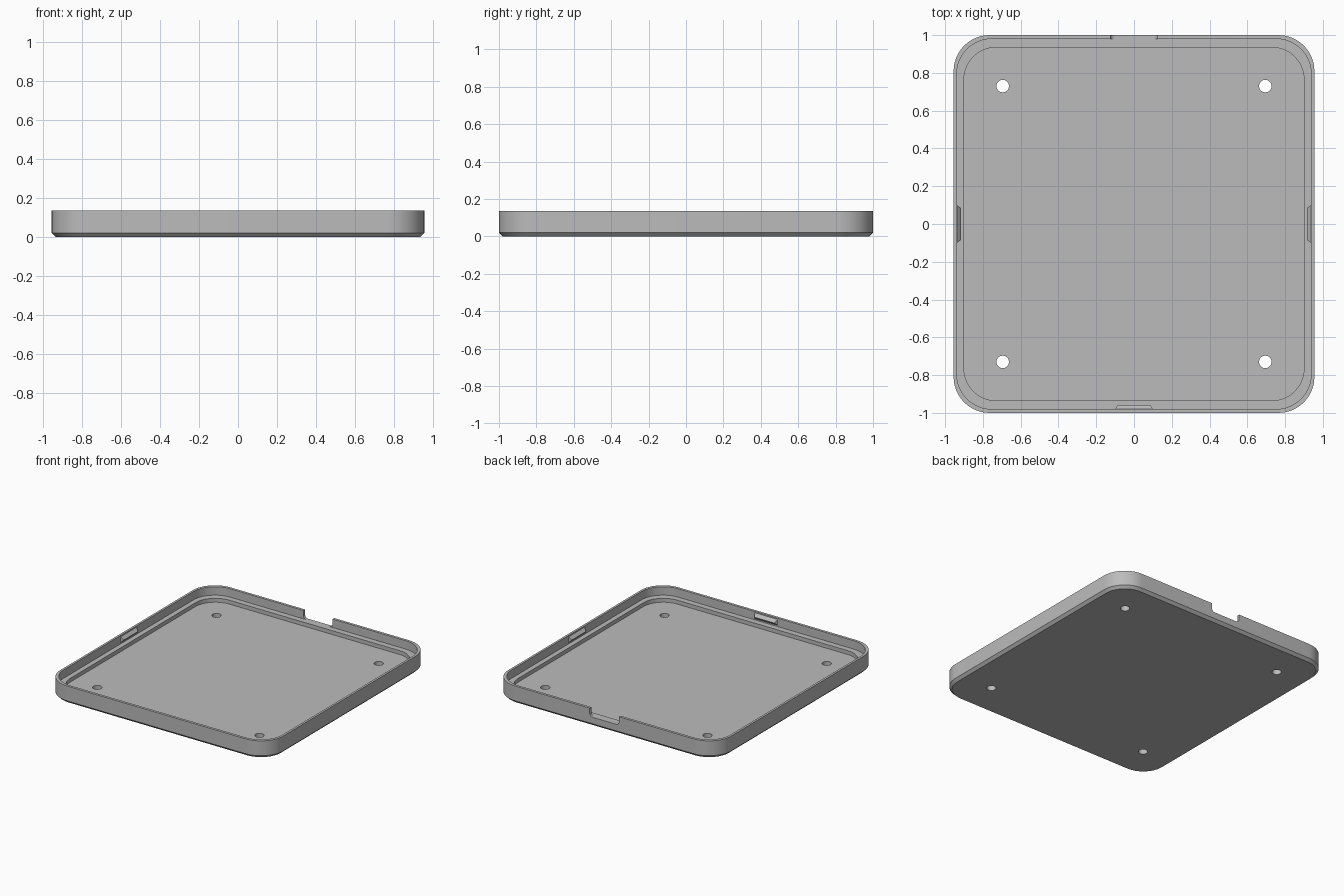
import bpy, bmesh, math

cube = bpy.data.objects.get("Cube")
if cube:
    bpy.data.objects.remove(cube, do_unlink=True)

grey = bpy.data.materials.new("plain grey")
grey.use_nodes = True
grey.diffuse_color = (0.5, 0.5, 0.5, 1)
grey.node_tree.nodes["Principled BSDF"].inputs["Base Color"].default_value = (0.5, 0.5, 0.5, 1)

HEIGHT, LEDGE, FLOOR = 0.135, 0.07, 0.04


def make_object(name, bm):
    bmesh.ops.recalc_face_normals(bm, faces=bm.faces)
    mesh = bpy.data.meshes.new(name)
    bm.to_mesh(mesh)
    bm.free()
    mesh.materials.append(grey)
    obj = bpy.data.objects.new(name, mesh)
    bpy.context.collection.objects.link(obj)
    return obj


def rounded_rectangle(bm, half_x, half_y, radius, z, steps=12):
    verts = []
    for corner, (sx, sy) in enumerate([(1, 1), (-1, 1), (-1, -1), (1, -1)]):
        for i in range(steps + 1):
            a = math.pi / 2 * (corner + i / steps)
            verts.append(bm.verts.new((sx * (half_x - radius) + radius * math.cos(a),
                                       sy * (half_y - radius) + radius * math.sin(a), z)))
    return verts


def bridge(bm, lower, upper):
    for i in range(len(lower)):
        j = (i + 1) % len(lower)
        bm.faces.new((lower[i], lower[j], upper[j], upper[i]))


# Tray shell: chamfered base, outer wall, thin lip, ledge and sunken floor
bm = bmesh.new()
rings = [rounded_rectangle(bm, *ring) for ring in [
    (0.935, 0.98, 0.17, 0),
    (0.955, 1.0, 0.19, 0.02),
    (0.955, 1.0, 0.19, HEIGHT),
    (0.938, 0.98, 0.185, HEIGHT),
    (0.938, 0.98, 0.185, LEDGE),
    (0.9, 0.935, 0.17, LEDGE),
    (0.9, 0.935, 0.17, FLOOR)]]
for lower, upper in zip(rings, rings[1:]):
    bridge(bm, lower, upper)
bm.faces.new(rings[0])
bm.faces.new(rings[-1])
tray = make_object("tray", bm)

# Cutter for the four screw holes
bm = bmesh.new()
for x in (-0.695, 0.695):
    for y in (-0.73, 0.73):
        hole = bmesh.ops.create_cone(bm, cap_ends=True, segments=32, radius1=0.033,
                                     radius2=0.033, depth=0.3)
        bmesh.ops.translate(bm, verts=hole["verts"], vec=(x, y, 0))
hole_cutter = make_object("hole_cutter", bm)

# Cutter for the back notch, with rounded lower corners
bm = bmesh.new()
fillet, half = 0.025, 0.125
side = [(half, 0.2)]
for i in range(7):
    a = math.pi / 2 * i / 6
    side.append((half - fillet + fillet * math.cos(a), LEDGE + fillet - fillet * math.sin(a)))
outline = side + [(-x, z) for x, z in reversed(side)]
face = bm.faces.new([bm.verts.new((x, 0.97, z)) for x, z in outline])
extruded = bmesh.ops.extrude_face_region(bm, geom=[face])["geom"]
bmesh.ops.translate(bm, verts=[v for v in extruded if isinstance(v, bmesh.types.BMVert)],
                    vec=(0, 0.1, 0))
notch_cutter = make_object("notch_cutter", bm)

bpy.context.view_layer.objects.active = tray
for cutter in (hole_cutter, notch_cutter):
    cut = tray.modifiers.new(cutter.name, "BOOLEAN")
    cut.operation = "DIFFERENCE"
    cut.solver = "EXACT"
    cut.object = cutter
    bpy.ops.object.modifier_apply(modifier=cut.name)
    bpy.data.objects.remove(cutter, do_unlink=True)

# Smooth rounded corners, keeping the edges crisp
bpy.ops.object.select_all(action="DESELECT")
tray.select_set(True)
bpy.ops.object.shade_smooth_by_angle(angle=math.radians(30))


# Wedge-shaped snap clips on the inside of the lip
def snap_clip(name, wall, angle):
    bm = bmesh.new()
    for s in (-1, 1):
        for depth, along, z in [(-0.005, 0.1, 0.08), (-0.005, 0.1, 0.125),
                                (0, 0.1, 0.08), (0, 0.1, 0.125), (0.022, 0.085, 0.102)]:
            bm.verts.new((wall - depth, s * along, z))
    bmesh.ops.convex_hull(bm, input=bm.verts)
    clip = make_object(name, bm)
    clip.rotation_euler.z = angle


snap_clip("left_clip", 0.938, 0)
snap_clip("right_clip", 0.938, math.pi)
snap_clip("front_clip", 0.98, -math.pi / 2)
